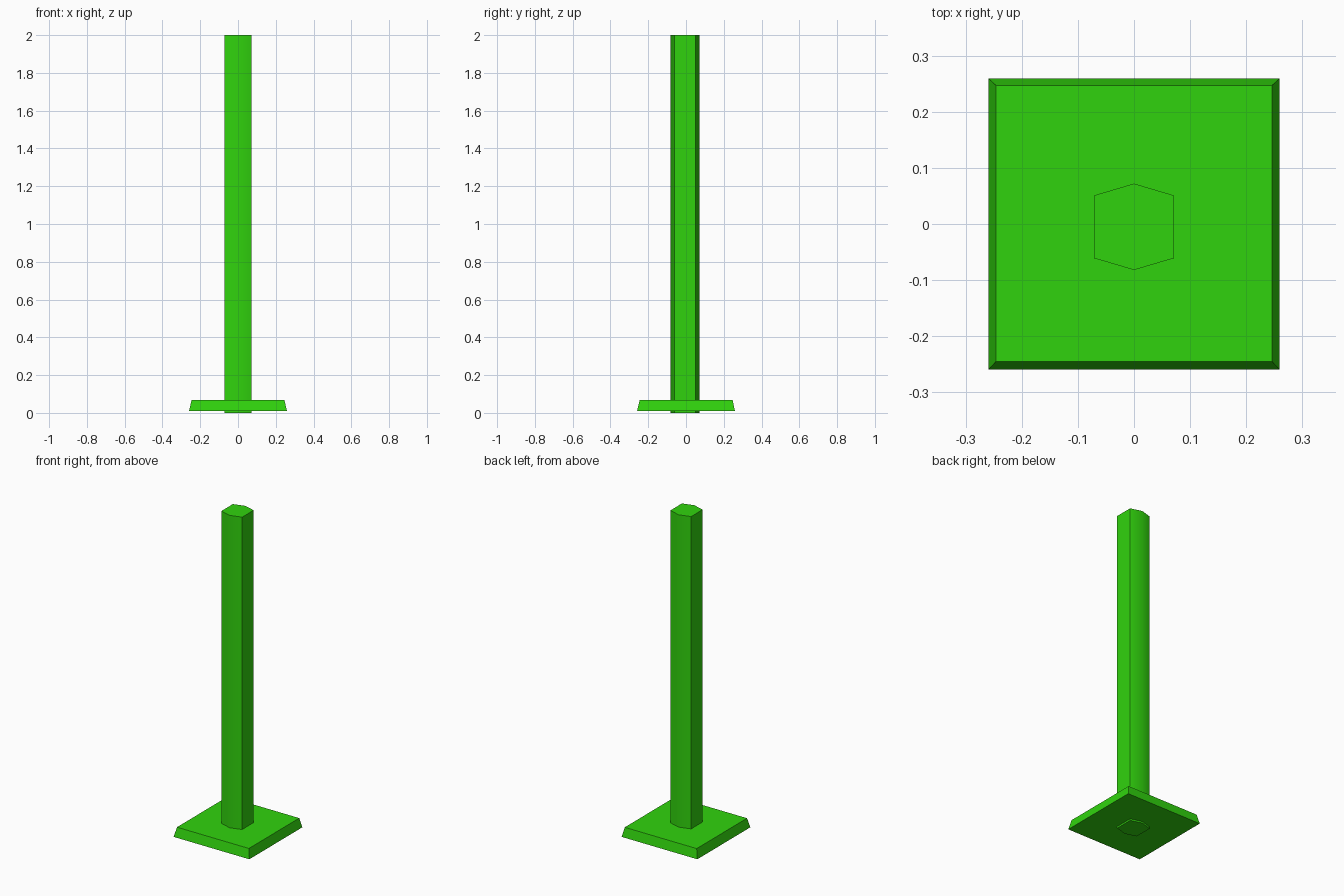
import bpy, bmesh, math

if "Cube" in bpy.data.objects:
    bpy.data.objects.remove(bpy.data.objects["Cube"])

green = bpy.data.materials.new("green")
green.diffuse_color = (0.03, 0.65, 0.004, 1)
green.use_nodes = True
green.node_tree.nodes["Principled BSDF"].inputs["Base Color"].default_value = green.diffuse_color


def loft(name, lower, upper, z0, z1):
    """Closed solid between two matching outlines."""
    bm = bmesh.new()
    a = [bm.verts.new((x, y, z0)) for x, y in lower]
    b = [bm.verts.new((x, y, z1)) for x, y in upper]
    n = len(a)
    bm.faces.new(a[::-1])
    bm.faces.new(b)
    for i in range(n):
        j = (i + 1) % n
        bm.faces.new((a[i], a[j], b[j], b[i]))
    mesh = bpy.data.meshes.new(name)
    bm.to_mesh(mesh)
    bm.free()
    mesh.materials.append(green)
    obj = bpy.data.objects.new(name, mesh)
    bpy.context.collection.objects.link(obj)
    return obj


def square(h, cy=0.0):
    return [(-h, cy - h), (h, cy - h), (h, cy + h), (-h, cy + h)]


# Tapered square foot plate
loft("base_plate", square(0.259), square(0.246, 0.001), 0.01, 0.068)

# Six-sided post, shallow points at front and back, slightly forward of centre
hexagon = [(0, -0.082), (0.071, -0.061), (0.071, 0.051),
           (0, 0.072), (-0.071, 0.051), (-0.071, -0.061)]
post = loft("post", hexagon, hexagon, 0.0, 2.0)

# Soften only the shallow front and back edges
bpy.context.view_layer.objects.active = post
post.select_set(True)
bpy.ops.object.shade_smooth_by_angle(angle=math.radians(40))
